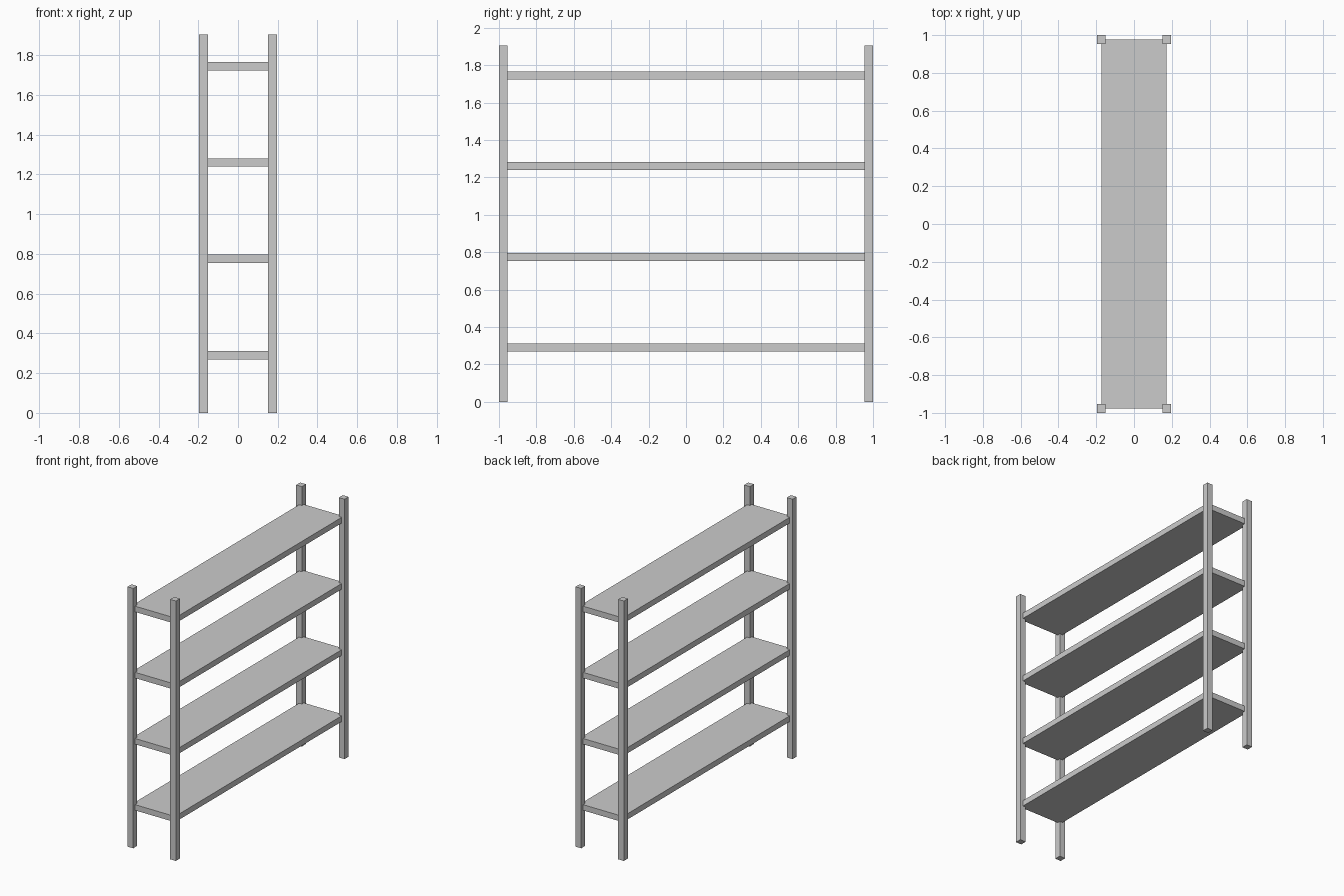
import bpy

if "Cube" in bpy.data.objects:
    bpy.data.objects.remove(bpy.data.objects["Cube"])

HEIGHT = 1.905          # post height
POST = 0.046            # square post width
PX, PY = 0.173, 0.977   # post centres, also the shelf half sizes
THICK = 0.042           # shelf thickness


def box(name, size, centre):
    bpy.ops.mesh.primitive_cube_add(size=1, location=centre)
    ob = bpy.context.object
    ob.name = name
    ob.scale = size
    bpy.ops.object.transform_apply(location=False, rotation=False, scale=True)
    return ob


# Four corner posts
for y_name, sy in (("front", -1), ("back", 1)):
    for x_name, sx in (("left", -1), ("right", 1)):
        box(f"{y_name}_{x_name}_post", (POST, POST, HEIGHT),
            (sx * PX, sy * PY, HEIGHT / 2))

# Four shelves, their corners set into the post centres
for i in range(4):
    top = 0.311 + i * 0.485
    box(f"shelf_{i + 1}", (2 * PX, 2 * PY, THICK), (0, 0, top - THICK / 2))
